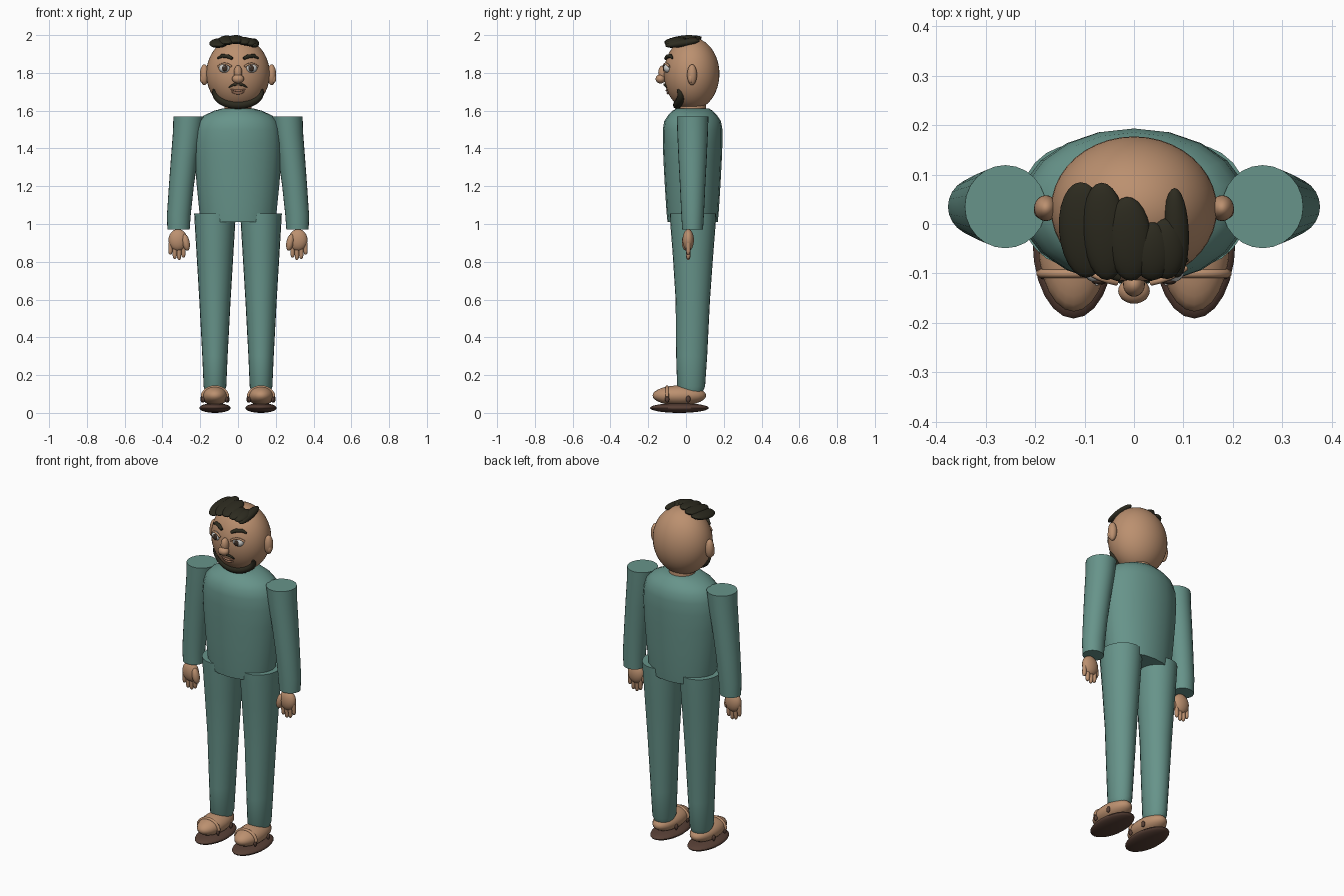
import bpy, bmesh, math
from mathutils import Matrix, Vector, Euler

if "Cube" in bpy.data.objects:
    bpy.data.objects.remove(bpy.data.objects["Cube"])


def material(name, rgb):
    m = bpy.data.materials.new(name)
    m.diffuse_color = (*rgb, 1)
    m.use_nodes = True
    m.node_tree.nodes["Principled BSDF"].inputs["Base Color"].default_value = m.diffuse_color
    return m


TEAL = material("teal_cloth", (0.135, 0.295, 0.255))
SKIN = material("skin", (0.50, 0.28, 0.16))
HAIR = material("dark_hair", (0.026, 0.024, 0.014))
SOLE = material("brown_leather", (0.095, 0.05, 0.036))
WHITE = material("eye_white", (0.62, 0.62, 0.60))
IRIS = material("iris_brown", (0.05, 0.03, 0.02))
LIP = material("lip", (0.36, 0.18, 0.11))


def finish(name, bm, mat, angle=40):
    me = bpy.data.meshes.new(name)
    bmesh.ops.recalc_face_normals(bm, faces=bm.faces)
    bm.to_mesh(me)
    bm.free()
    me.materials.append(mat)
    ob = bpy.data.objects.new(name, me)
    bpy.context.collection.objects.link(ob)
    bpy.ops.object.select_all(action='DESELECT')
    ob.select_set(True)
    bpy.context.view_layer.objects.active = ob
    bpy.ops.object.shade_smooth_by_angle(angle=math.radians(angle))
    return ob


def ball(name, loc, size, mat, rot=(0, 0, 0), seg=24, rings=14):
    bm = bmesh.new()
    bmesh.ops.create_uvsphere(bm, u_segments=seg, v_segments=rings, radius=1)
    bm.transform(Matrix.LocRotScale(Vector(loc), Euler(rot), Vector(size)))
    return finish(name, bm, mat)


def loft(name, rings, mat, seg=24):
    """Rings are (x, y, z, half width, half depth)."""
    bm = bmesh.new()
    loops = []
    for x, y, z, rx, ry in rings:
        loops.append([bm.verts.new((x + rx * math.cos(2 * math.pi * i / seg),
                                    y + ry * math.sin(2 * math.pi * i / seg), z))
                      for i in range(seg)])
    for a, b in zip(loops, loops[1:]):
        for i in range(seg):
            j = (i + 1) % seg
            bm.faces.new((a[i], a[j], b[j], b[i]))
    bm.faces.new(loops[0])
    bm.faces.new(loops[-1])
    return finish(name, bm, mat)


def tube(name, points, radius, mat):
    """Tapered tube through (x, y, z, thickness) points."""
    cu = bpy.data.curves.new(name, 'CURVE')
    cu.dimensions = '3D'
    cu.bevel_depth = radius
    cu.bevel_resolution = 3
    cu.use_fill_caps = True
    sp = cu.splines.new('POLY')
    sp.points.add(len(points) - 1)
    for p, (x, y, z, r) in zip(sp.points, points):
        p.co = (x, y, z, 1)
        p.radius = r
    tmp = bpy.data.objects.new(name + "_path", cu)
    bpy.context.collection.objects.link(tmp)
    me = bpy.data.meshes.new_from_object(tmp.evaluated_get(bpy.context.evaluated_depsgraph_get()))
    bpy.data.objects.remove(tmp)
    bm = bmesh.new()
    bm.from_mesh(me)
    return finish(name, bm, mat, 60)


# Head, as an egg with its surface position available for the face parts
HC, HR = (0, 0.03, 1.795), (0.168, 0.147, 0.192)


def face_y(x, z):
    d = 1 - (x / HR[0]) ** 2 - ((z - HC[2]) / HR[2]) ** 2
    return HC[1] - HR[1] * math.sqrt(max(d, 0))


ball("head", HC, HR, SKIN, seg=40, rings=24)
loft("neck", [(0, 0.035, 1.56, 0.075, 0.075), (0, 0.035, 1.65, 0.07, 0.07)], SKIN)

# Nose
ball("nose_bridge", (0, -0.122, 1.80), (0.022, 0.025, 0.04), SKIN)
ball("nose_tip", (0, -0.135, 1.768), (0.032, 0.026, 0.024), SKIN)

# Mouth and moustache
for name, z, w, r, mat in (("upper_lip", 1.707, 0.04, 0.007, LIP),
                           ("lower_lip", 1.693, 0.034, 0.008, LIP)):
    tube(name, [(w * t, face_y(w * t, z) - 0.001, z + 0.006 * t * t, 1.05 - abs(t) * 0.7)
                for t in (-1, -0.6, -0.2, 0.2, 0.6, 1)], r, mat)
for s in (-1, 1):
    tube("moustache", [(s * x, face_y(x, z) - 0.004, z, r) for x, z, r in
                       ((0.003, 1.738, 0.8), (0.02, 1.738, 1), (0.037, 1.731, 0.8), (0.048, 1.722, 0.3))],
         0.007, HAIR)

# Beard along the jaw
beard = []
for i in range(-8, 9):
    t = i / 8
    x, z = 0.128 * math.sin(t * math.pi / 2), 1.712 - 0.082 * math.cos(t * math.pi / 2)
    beard.append((x, face_y(x, z) - 0.002, z, 1.05 - 0.75 * t ** 4))
tube("beard", beard, 0.021, HAIR)

for s in (-1, 1):
    # Ear with inner lobe
    ball("ear", (s * 0.178, 0.032, 1.79), (0.024, 0.026, 0.055), SKIN)
    ball("ear_lobe", (s * 0.188, 0.025, 1.77), (0.014, 0.014, 0.025), SKIN)
    # Eye
    ey = face_y(0.07, 1.825)
    ball("eyeball", (s * 0.07, ey + 0.006, 1.825), (0.032, 0.024, 0.025), WHITE)
    ball("iris", (s * 0.07, ey - 0.015, 1.825), (0.015, 0.006, 0.017), IRIS, seg=16, rings=8)
    ball("eye_glint", (s * 0.07 - 0.005, ey - 0.020, 1.831), (0.004, 0.003, 0.004), WHITE, seg=8, rings=6)
    tube("upper_eyelid", [(s * (0.07 + 0.035 * t), face_y(0.07 + 0.035 * t, 1.84) - 0.009,
                           1.849 - 0.016 * t * t, 1) for t in (-1, -0.5, 0, 0.5, 1)], 0.006, SKIN)
    # Eyebrow
    tube("eyebrow", [(s * x, face_y(x, z) - 0.008, z, r) for x, z, r in
                     ((0.03, 1.876, 0.7), (0.055, 1.888, 1), (0.085, 1.89, 0.9), (0.108, 1.877, 0.4))],
         0.011, HAIR)

# Swept locks of hair on the forehead: x, y, z, half width, half length
for x, y, z, rx, ry in ((-0.102, -0.012, 1.958, 0.05, 0.098), (-0.06, -0.015, 1.972, 0.045, 0.1),
                        (-0.01, -0.03, 1.976, 0.045, 0.086), (0.035, -0.055, 1.968, 0.04, 0.06),
                        (0.065, -0.05, 1.962, 0.038, 0.062), (0.085, -0.018, 1.958, 0.026, 0.092)):
    ball("hair_lock", (x, y, z), (rx, ry, 0.02), HAIR, rot=(0.16, 0.12 * x / 0.1, 0.05))

# Torso
loft("torso", [(0, 0.035, z, rx, ry) for z, rx, ry in
               ((1.01, 0.195, 0.133), (1.06, 0.204, 0.138), (1.2, 0.218, 0.147), (1.33, 0.229, 0.154),
                (1.43, 0.233, 0.158), (1.5, 0.226, 0.158), (1.545, 0.21, 0.15), (1.575, 0.18, 0.13),
                (1.6, 0.125, 0.105), (1.612, 0.08, 0.085))], TEAL, 20)

for s in (-1, 1):
    # Sleeve
    loft("sleeve", [(s * x, 0.035, z, rx, ry) for x, z, rx, ry in
                    ((0.315, 0.97, 0.059, 0.055), (0.313, 1.05, 0.063, 0.06), (0.30, 1.2, 0.066, 0.067),
                     (0.284, 1.35, 0.071, 0.075), (0.268, 1.48, 0.077, 0.081), (0.26, 1.57, 0.082, 0.084))], TEAL)
    # Hand with four fingers and thumb
    ball("palm", (s * 0.318, 0.012, 0.915), (0.05, 0.03, 0.058), SKIN)
    ball("thumb", (s * 0.276, 0.0, 0.903), (0.02, 0.022, 0.045), SKIN, rot=(0, s * 0.2, 0))
    for i, drop in enumerate((0.838, 0.815, 0.81, 0.822)):
        x = 0.356 - 0.023 * i
        tube("finger", [(s * x, 0.012, 0.90, 1), (s * (x + 0.002), 0.012, drop + 0.018, 0.95),
                        (s * (x + 0.002), 0.012, drop + 0.005, 0.7), (s * (x + 0.002), 0.012, drop, 0.3)],
             0.0125, SKIN)
    # Trouser leg
    loft("trouser_leg", [(s * 0.122, y, z, rx, ry) for y, z, rx, ry in
                         ((0.028, 0.11, 0.05, 0.06), (0.027, 0.14, 0.06, 0.074), (0.03, 0.3, 0.067, 0.082),
                          (0.036, 0.6, 0.083, 0.091), (0.037, 0.85, 0.098, 0.108), (0.037, 1.0, 0.107, 0.12),
                          (0.037, 1.055, 0.11, 0.123))], TEAL)
    # Foot on a sandal sole
    ball("foot", (s * 0.122, -0.035, 0.092), (0.072, 0.142, 0.053), SKIN)
    ball("sandal_sole", (s * 0.122, -0.035, 0.026), (0.083, 0.156, 0.026), SOLE)
    # Sandal strap and side buckles
    tube("sandal_strap", [(s * 0.122 + 0.067 * math.cos(a), -0.10, 0.085 + 0.052 * math.sin(a), 1)
                          for a in (math.pi * k / 12 for k in range(13))], 0.009, SKIN)
    for d in (-1, 1):
        for y, w in ((-0.10, 0.062), (0.012, 0.068)):
            ball("strap_buckle", (s * 0.122 + d * w, y, 0.073), (0.009, 0.012, 0.018), SOLE, seg=12, rings=8)
